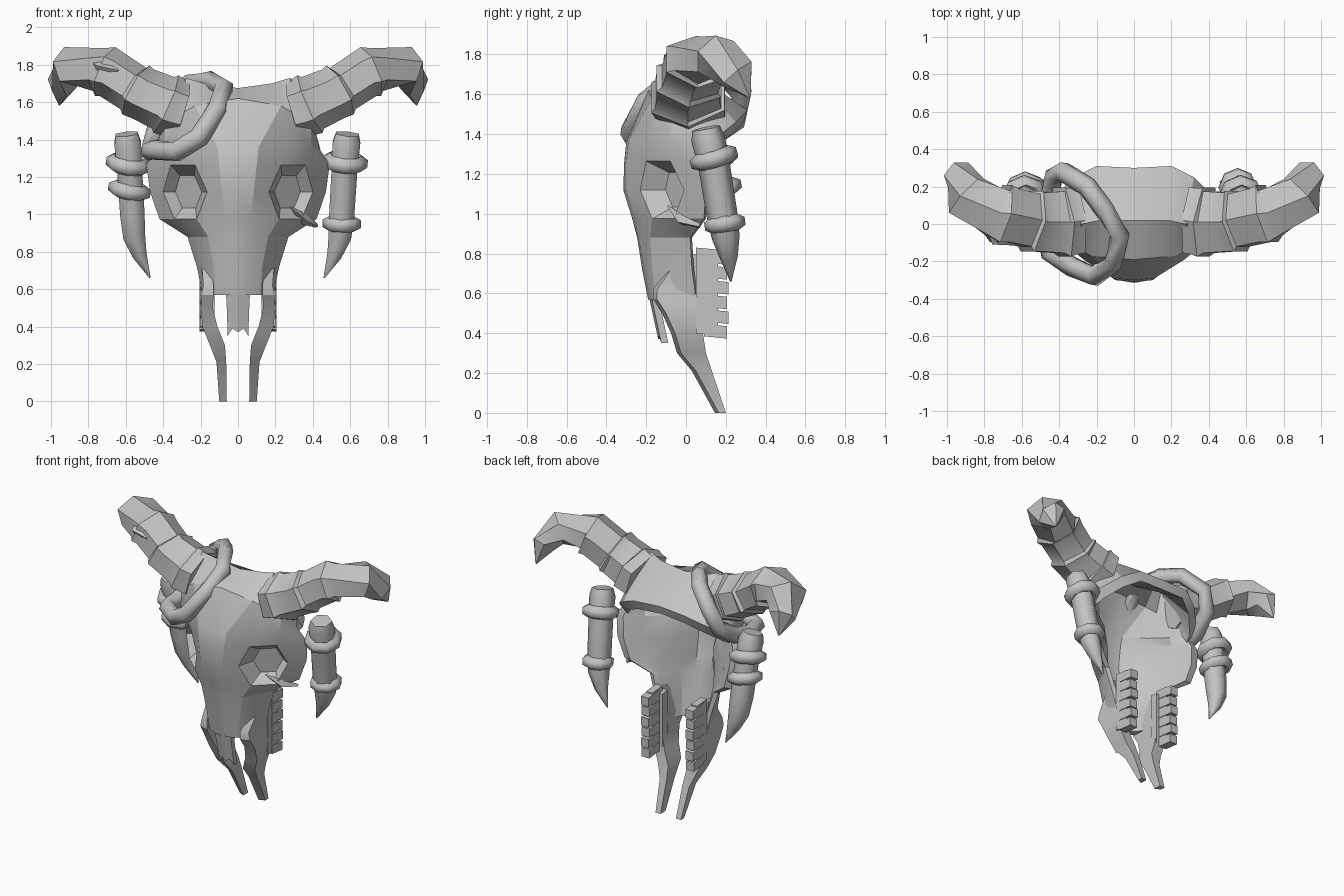
import bpy, bmesh, math
from mathutils import Vector

cube = bpy.data.objects.get("Cube")
if cube:
    bpy.data.objects.remove(cube, do_unlink=True)

bone = bpy.data.materials.new("bone_grey")
bone.use_nodes = True
bone.diffuse_color = (0.55, 0.55, 0.55, 1)
bone.node_tree.nodes["Principled BSDF"].inputs["Base Color"].default_value = bone.diffuse_color


def finish(name, bm, angle=30):
    bmesh.ops.recalc_face_normals(bm, faces=bm.faces)
    mesh = bpy.data.meshes.new(name)
    bm.to_mesh(mesh)
    bm.free()
    mesh.materials.append(bone)
    obj = bpy.data.objects.new(name, mesh)
    bpy.context.collection.objects.link(obj)
    bpy.ops.object.select_all(action='DESELECT')
    obj.select_set(True)
    bpy.context.view_layer.objects.active = obj
    bpy.ops.object.shade_smooth_by_angle(angle=math.radians(angle))
    return obj


def mirrored(obj):
    mod = obj.modifiers.new("mirror", 'MIRROR')
    mod.use_mirror_merge = True
    mod.merge_threshold = 0.002
    return obj


def skin(bm, rows, closed=False):
    """Bridge consecutive vertex loops; close the ends unless the path is closed."""
    n = len(rows[0])
    pairs = list(zip(rows, rows[1:])) + ([(rows[-1], rows[0])] if closed else [])
    for a, b in pairs:
        for i in range(n):
            j = (i + 1) % n
            bm.faces.new((a[i], a[j], b[j], b[i]))
    if not closed:
        bm.faces.new(rows[0])
        bm.faces.new(rows[-1])


def tube(name, path, radii, sides=6, closed=False, ref=(0, 1, 0), turn=0.0, wide=1.0, angle=62):
    """Polygonal tube with one radius per path point, widened along ref."""
    pts = [Vector(p) for p in path]
    bm, rows, n = bmesh.new(), [], len(pts)
    for i, p in enumerate(pts):
        before = pts[i - 1] if closed or i else p
        after = pts[(i + 1) % n] if closed or i < n - 1 else p
        t = (after - before).normalized()
        u = (Vector(ref) - t * t.dot(Vector(ref))).normalized()
        v = t.cross(u)
        angles = [turn + math.tau * k / sides for k in range(sides)]
        rows.append([bm.verts.new(p + (u * wide * math.cos(a) + v * math.sin(a)) * radii[i]) for a in angles])
    skin(bm, rows, closed)
    return finish(name, bm, angle)


def band(name, centre, axis, radius, thick):
    """Wrapped cord around a hanging fang."""
    c, n = Vector(centre), Vector(axis).normalized()
    u = n.orthogonal().normalized()
    v = n.cross(u)
    path = [c + (u * math.cos(math.tau * k / 8) + v * math.sin(math.tau * k / 8)) * radius for k in range(8)]
    return tube(name, path, [thick] * 8, 6, True, n)


# Skull shell: rows run from the rear rim over the crown and down the snout,
# columns run from the midline to the rear edge of the cheek
crown = [
    [(0, .3, 1.53), (.2, .31, 1.52), (.32, .25, 1.46), (.42, .15, 1.38), (.44, .1, 1.35)],
    [(0, .02, 1.675), (.18, .02, 1.7), (.28, .0, 1.73), (.37, .02, 1.6), (.42, .06, 1.42)],
    [(0, -.19, 1.62), (.23, -.17, 1.58), (.3, -.13, 1.54), (.39, -.07, 1.46), (.43, .05, 1.38)],
]
face = [
    (1.36, -.3, .11, -.29, .27, -.19, .39, -.09, .43, .05),
    (1.265, -.31, .1, -.3, .23, -.2, .36, -.08, .49, .08),
    (1.12, -.315, .085, -.3, .165, -.23, .4, -.01, .47, .1),
    (.975, -.27, .07, -.26, .22, -.17, .34, -.06, .42, .09),
    (.88, -.245, .065, -.24, .16, -.18, .23, -.06, .27, .02),
    (.72, -.22, .06, -.21, .13, -.17, .2, -.07, .22, .03),
    (.57, -.19, .06, -.18, .12, -.15, .17, -.08, .19, .05),
]
outer = crown + [[(0, r[1], r[0])] + [(r[i], r[i + 1], r[0]) for i in (2, 4, 6, 8)] for r in face]
wall = (.045, .05, .13, .09, .01)


def inner_point(p, row, col):
    if row < 2:
        return (p[0] * .9, p[1] - .02, p[2] - .06)
    thickness = wall[col] if 3 < row < 7 else min(wall[col], .05)
    return (p[0] * .88, p[1] + thickness, p[2])


bm = bmesh.new()
out = [[bm.verts.new(p) for p in row] for row in outer]
inn = [[bm.verts.new(inner_point(p, r, c)) for c, p in enumerate(row)] for r, row in enumerate(outer)]
for grid in (out, inn):
    for r in range(len(grid) - 1):
        a, b = grid[r], grid[r + 1]
        for c in range(4):
            in_socket = grid is out and c == 2 and r in (4, 5)
            if not in_socket:
                bm.faces.new((a[c], a[c + 1], b[c + 1], b[c]))
for r in range(len(out) - 1):
    bm.faces.new((out[r][4], out[r + 1][4], inn[r + 1][4], inn[r][4]))
for r in (0, -1):
    for c in range(4):
        bm.faces.new((out[r][c], out[r][c + 1], inn[r][c + 1], inn[r][c]))

# Six-sided eye socket sunk into the cheek
rim = [out[4][2], out[4][3], out[5][3], out[6][3], out[6][2], out[5][2]]
middle = sum((v.co for v in rim), Vector()) / 6
sunk = Vector((-.02, .085, 0))
floor = [bm.verts.new(middle + (v.co - middle) * .6 + sunk) for v in rim]
for i in range(6):
    j = (i + 1) % 6
    bm.faces.new((rim[i], rim[j], floor[j], floor[i]))
bm.faces.new(floor)
mirrored(finish("skull", bm, 25))

# Nasal bone with two splintered points
bm = bmesh.new()
shape = [(0, .6), (.065, .6), (.06, .5), (.055, .35), (.03, .39), (0, .37)]
rows = [[bm.verts.new((x, -.19 + (.6 - z) * .22 + d + x * .2, z)) for x, z in shape] for d in (0, .035)]
skin(bm, rows)
mirrored(finish("nasal_bone", bm))

# Upper jaw prongs: z, inner x, outer x, front y, rear y
bm = bmesh.new()
sections = [(.8, .17, .2, -.04, .03), (.62, .13, .185, -.165, .05), (.57, .13, .195, -.165, .06),
            (.5, .135, .2, -.12, .07), (.4, .11, .19, -.075, .085), (.3, .07, .15, -.045, .1),
            (.21, .063, .115, .03, .13), (0, .06, .1, .145, .2)]
rows = [[bm.verts.new(p) for p in ((a, f, z), (b, f + .02, z), (b, k, z), (a, k, z))]
        for z, a, b, f, k in sections]
skin(bm, rows)
mirrored(finish("jaw_prong", bm))


# Tooth rows: a ridge plate with six blunt teeth, tied to the jaw by a shelf
def box(bm, lo, hi, slope):
    rows = [[bm.verts.new((x, y, z + (slope if y == hi[1] else 0)))
             for x, y in ((lo[0], lo[1]), (hi[0], lo[1]), (hi[0], hi[1]), (lo[0], hi[1]))]
            for z in (lo[2], hi[2])]
    skin(bm, rows)


bm = bmesh.new()
box(bm, (.15, .05, .4), (.2, .16, .83), -.01)
box(bm, (.125, .03, .42), (.18, .085, .8), -.01)
for k in range(6):
    low = .385 + k * .074
    box(bm, (.145, .09, low), (.205, .205 + .008 * (k % 2), low + .062), -.012)
mirrored(finish("tooth_row", bm))

# Horns: segments that flare into collars, sweeping outwards, then back and down
horn_path = [(.3, .02, 1.56), (.35, .015, 1.575), (.385, .01, 1.59), (.4, .01, 1.597), (.51, .01, 1.645),
             (.545, .015, 1.665), (.56, .02, 1.673), (.67, .045, 1.745), (.71, .055, 1.763), (.73, .06, 1.77),
             (.895, .15, 1.79), (.94, .26, 1.7), (.955, .32, 1.585)]
horn_radii = [.16, .162, .168, .15, .143, .15, .13, .132, .142, .12, .11, .08, .005]
mirrored(tube("horn", horn_path, horn_radii, 6, turn=math.pi / 6, wide=1.27, angle=35))

# Splinter on the right horn and chip on the left cheek
tube("horn_splinter", [(-.79, -.01, 1.82), (-.74, -.08, 1.79), (-.64, -.11, 1.77)], [.005, .035, .005], 4)
tube("cheek_chip", [(.28, -.09, 1.04), (.36, -.02, .97), (.42, .07, .94)], [.005, .03, .012], 4)

# Cord looped around the base of the right horn
cord = [(-.45, -.15, 1.345), (-.33, -.23, 1.335), (-.21, -.28, 1.41), (-.11, -.2, 1.56), (-.075, -.06, 1.675),
        (-.16, .08, 1.715), (-.25, .2, 1.7), (-.38, .28, 1.6), (-.43, .25, 1.47), (-.46, .1, 1.37),
        (-.47, -.04, 1.34)]
tube("horn_cord", cord, [.055] * len(cord), 6, True, (-.75, .1, .65))

# Hanging fangs with their cord bands
fang = [(.585, .1, 1.43), (.58, .11, 1.38), (.57, .14, 1.25), (.555, .18, 1.0), (.545, .2, .88),
        (.515, .215, .78), (.46, .225, .66)]
left_radii = [.07, .085, .08, .078, .07, .045, .004]
tube("left_fang", fang, left_radii, 6)
tube("right_fang", [(-x - .01, y, z) for x, y, z in fang], [r * .97 for r in left_radii], 6)
lean = (.03, -.15, 1)
band("left_upper_band", (.572, .14, 1.28), (.1, -.3, 1), .085, .042)
band("left_lower_band", (.555, .195, .95), lean, .068, .04)
band("right_upper_band", (-.585, .14, 1.27), (.15, -.3, 1), .085, .042)
band("right_lower_band", (-.58, .165, 1.13), (.2, -.2, 1), .08, .04)
